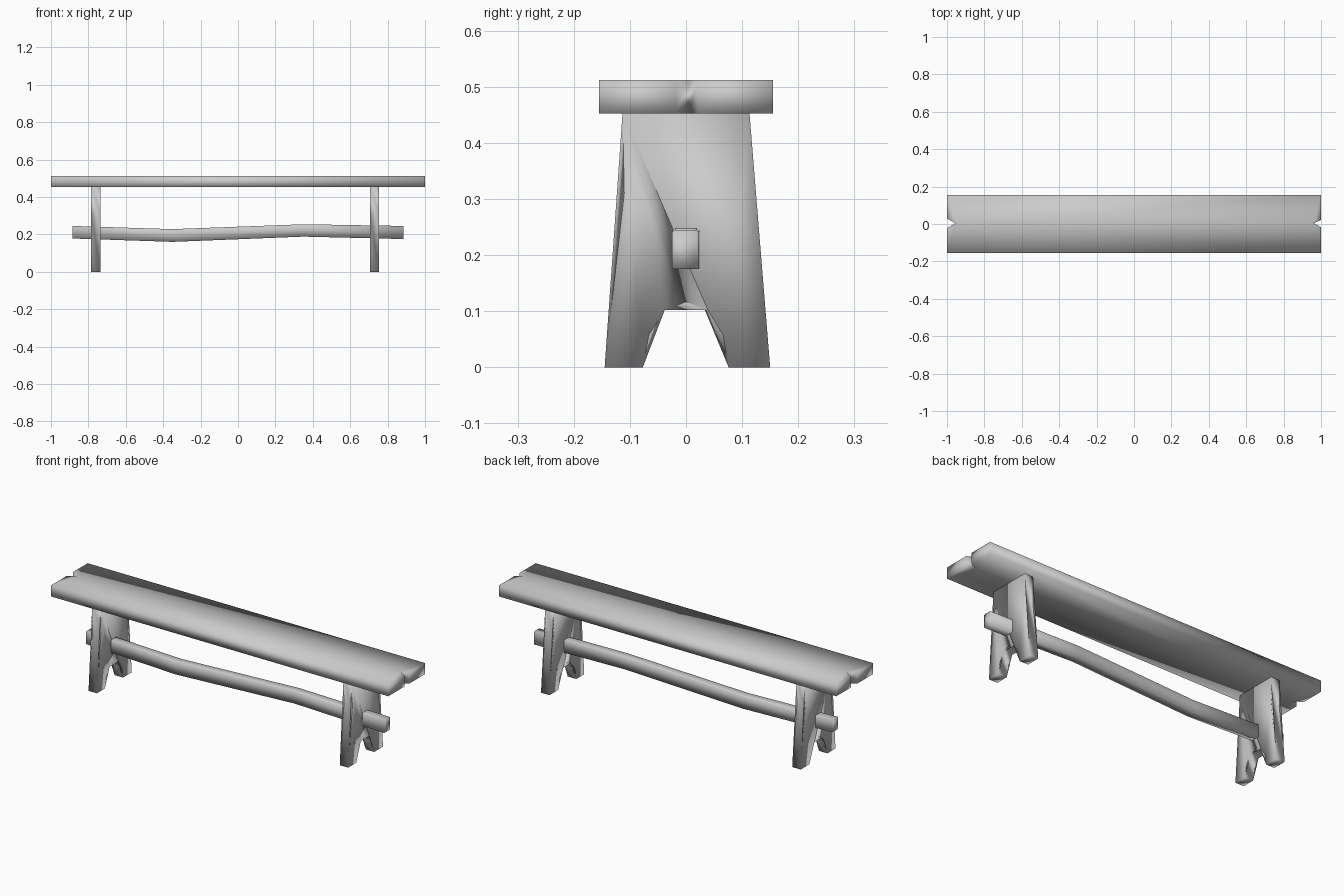
import bpy
import bmesh

old = bpy.data.objects.get("Cube")
if old:
    bpy.data.objects.remove(old, do_unlink=True)

grey = bpy.data.materials.new("plain_grey")
grey.use_nodes = True
colour = (0.6, 0.6, 0.6, 1)
grey.diffuse_color = colour
grey.node_tree.nodes["Principled BSDF"].inputs["Base Color"].default_value = colour


def loft(name, rings):
    """Skin a list of equal rings, cap both ends and shade the whole part smooth."""
    bm = bmesh.new()
    loops = [[bm.verts.new(p) for p in ring] for ring in rings]
    for a, b in zip(loops, loops[1:]):
        for i in range(len(a)):
            j = (i + 1) % len(a)
            bm.faces.new((a[i], a[j], b[j], b[i]))
    caps = [bm.faces.new(loops[0]), bm.faces.new(loops[-1])]
    bmesh.ops.triangulate(bm, faces=caps)
    bmesh.ops.recalc_face_normals(bm, faces=bm.faces)
    for face in bm.faces:
        face.smooth = True
    mesh = bpy.data.meshes.new(name)
    bm.to_mesh(mesh)
    bm.free()
    mesh.materials.append(grey)
    obj = bpy.data.objects.new(name, mesh)
    bpy.context.collection.objects.link(obj)
    return obj


# Seat plank with a small split in each end
plank = [(-1, -0.155), (1, -0.155), (1, -0.018), (0.963, 0.004), (1, 0.022),
         (1, 0.155), (-1, 0.155), (-1, 0.03), (-0.955, 0.004), (-1, -0.022)]
loft("seat", [[(x, y, z) for x, y in plank] for z in (0.452, 0.512)])

# Two board legs with an arched foot cutout
board = [(-0.113, 0.455), (-0.11, 0.31), (-0.145, 0), (-0.077, 0),
         (-0.066, 0.058), (-0.038, 0.102), (0, 0.117), (0.039, 0.102),
         (0.066, 0.058), (0.076, 0), (0.15, 0), (0.111, 0.31), (0.113, 0.455)]
for name, x in (("right_leg", -0.76), ("left_leg", 0.73)):
    loft(name, [[(x + dx, y, z) for y, z in board] for dx in (-0.025, 0.025)])

# Wavy stretcher passing through both legs: x, bottom, top, sideways drift
stations = [(-0.885, 0.178, 0.245, 0), (-0.35, 0.16, 0.228, -0.004),
            (0.35, 0.188, 0.254, 0.004), (0.885, 0.175, 0.245, 0)]
rings = []
for x, low, high, drift in stations:
    rings.append([(x, drift - 0.025, low), (x, drift + 0.023, low),
                  (x, drift + 0.023, high - 0.004), (x, drift + 0.018, high),
                  (x, drift - 0.02, high), (x, drift - 0.025, high - 0.004)])
loft("stretcher", rings)
